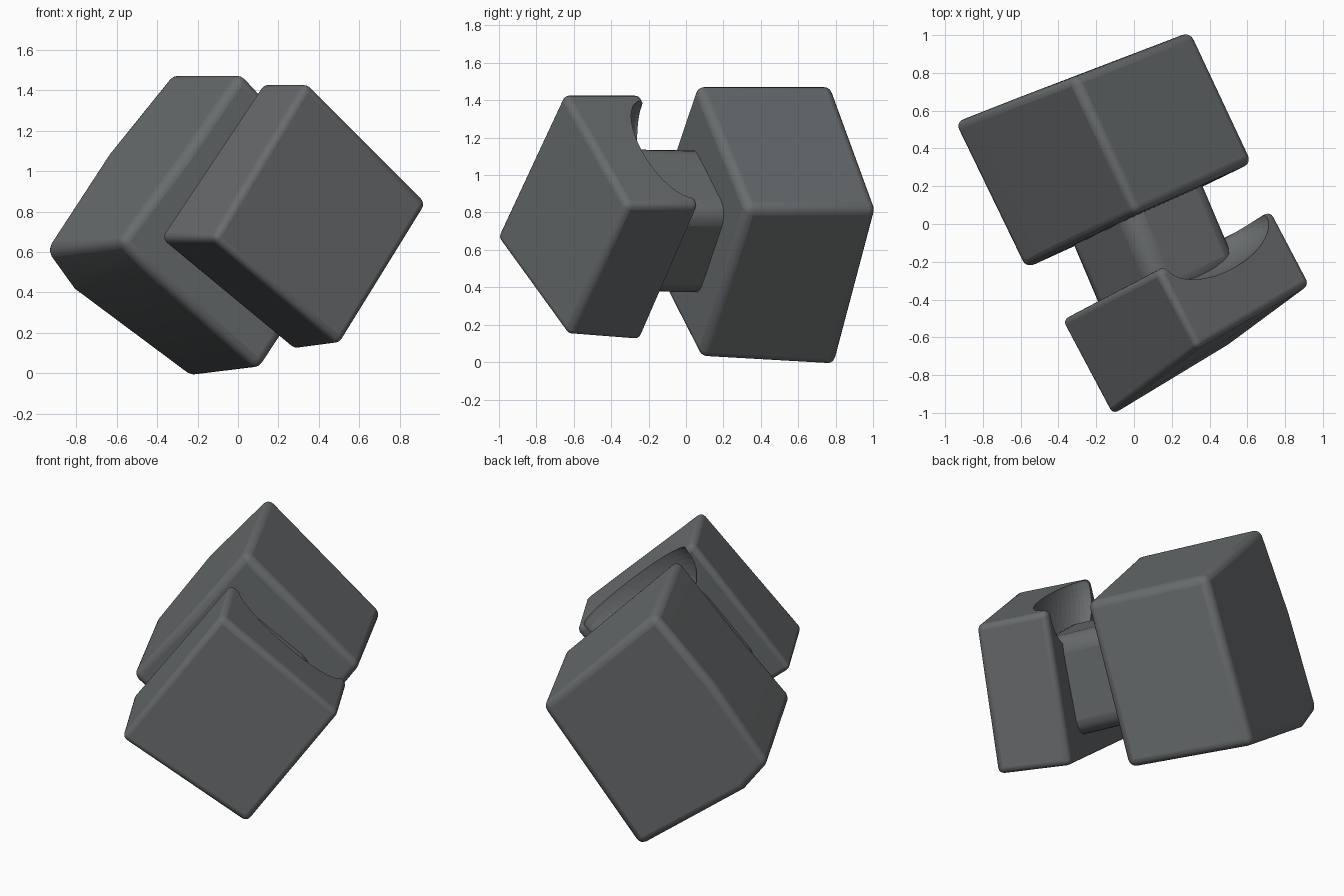
import bpy, bmesh
from mathutils import Vector, Matrix

if "Cube" in bpy.data.objects:
    bpy.data.objects.remove(bpy.data.objects["Cube"])

grey = bpy.data.materials.new("dark_grey")
grey.diffuse_color = (.14, .15, .155, 1)
grey.use_nodes = True
grey.node_tree.nodes["Principled BSDF"].inputs["Base Color"].default_value = grey.diffuse_color


def finish(ob):
    ob.data.materials.append(grey)
    bpy.ops.object.select_all(action='DESELECT')
    ob.select_set(True)
    bpy.context.view_layer.objects.active = ob
    bpy.ops.object.shade_smooth_by_angle(angle=0.6)


def block(name, back, front, grow, rounding):
    """Prism between matching back and front outlines, with rounded edges."""
    n = len(back)
    pts = [Vector(p) for p in list(back) + list(front)]
    mid = sum(pts, Vector()) / len(pts)
    bm = bmesh.new()
    v = [bm.verts.new(mid + (p - mid) * grow) for p in pts]
    bm.faces.new(v[:n])
    bm.faces.new(v[:n - 1:-1])
    for i in range(n):
        j = (i + 1) % n
        bm.faces.new((v[i], v[n + i], v[n + j], v[j]))
    bmesh.ops.recalc_face_normals(bm, faces=bm.faces)
    me = bpy.data.meshes.new(name)
    bm.to_mesh(me)
    bm.free()
    ob = bpy.data.objects.new(name, me)
    bpy.context.collection.objects.link(ob)
    m = ob.modifiers.new("rounding", 'BEVEL')
    m.width, m.segments = rounding, 4
    m.limit_method, m.angle_limit = 'ANGLE', .7
    return ob


# Large rear block, its back outline bulging on the left
rear = block("rear_block",
             [(-.32, .77, 1.475), (.30, 1.01, .82), (-.23, .79, -.01),
              (-.81, .58, .42), (-.945, .53, .61), (-.64, .65, 1.08)],
             [(.01, .06, 1.475), (.62, .33, .82), (.10, .08, .03),
              (-.45, -.17, .52), (-.58, -.23, .65), (-.275, -.08, 1.06)], 1.02, .045)
finish(rear)

# Thinner front block
t_back, r_back = Vector((.13, -.25, 1.42)), Vector((.72, .06, .84))
front = block("front_block",
              [t_back, r_back, (.28, -.25, .13), (-.37, -.51, .67)],
              [(.34, -.65, 1.42), (.92, -.32, .84), (.50, -.63, .16), (-.11, -1.0, .67)], 1.03, .035)

# Scoop in the back of the front block, along its upper right edge
axis = Vector((.2, -.4, 0)).normalized()
along = (r_back - t_back).normalized()
across = axis.cross(along).normalized()
along = across.cross(axis)
rot = Matrix((along, across, axis)).transposed().to_4x4()
place = Matrix.Translation((t_back + r_back) / 2) @ rot
bpy.ops.mesh.primitive_uv_sphere_add(segments=48, ring_count=24, radius=1)
scoop = bpy.context.object
scoop.name = "scoop_cutter"
scoop.matrix_world = place @ Matrix.Diagonal((.40, .30, .17, 1))
scoop.hide_render = True
scoop.hide_set(True)
cut = front.modifiers.new("scoop", 'BOOLEAN')
cut.object, cut.operation, cut.solver = scoop, 'DIFFERENCE', 'EXACT'
finish(front)

# Diamond neck joining the blocks, a smaller copy of the front outline
up, side = Vector((-.05, 0, .42)), Vector((.37, .19, .05))
ring = [up, side, -up, -side]
neck = block("neck",
             [Vector((-.06, .24, .75)) + r for r in ring],
             [Vector((.22, -.42, .76)) + r for r in ring], 1, .10)
finish(neck)
